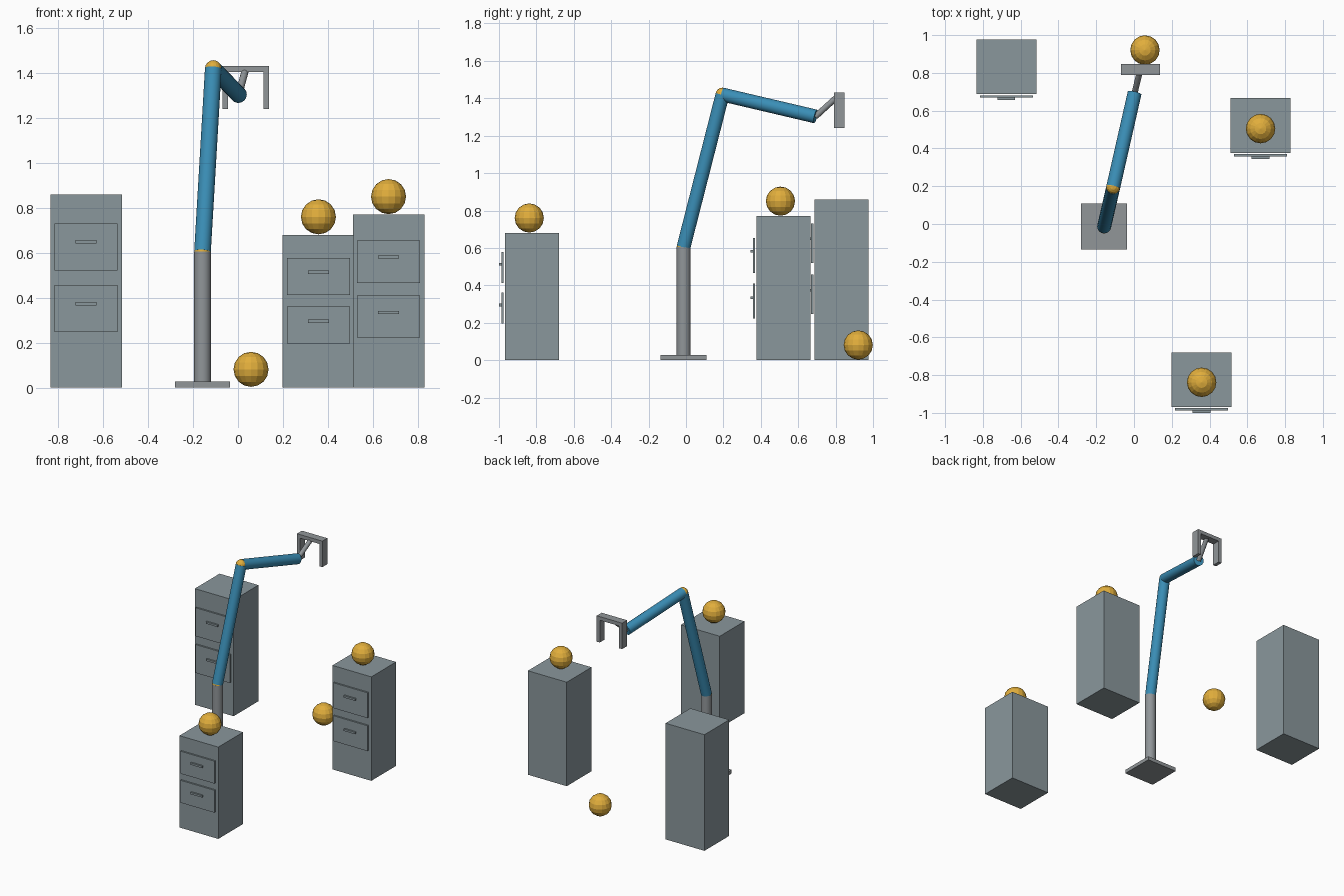
import bpy, math
from mathutils import Vector

if "Cube" in bpy.data.objects:
    bpy.data.objects.remove(bpy.data.objects["Cube"])


def material(name, rgb):
    """Flat colour given as 0-255 sRGB, stored as linear."""
    mat = bpy.data.materials.new(name)
    mat.diffuse_color = [((c / 255 + 0.055) / 1.055) ** 2.4 for c in rgb] + [1]
    mat.use_nodes = True
    mat.node_tree.nodes["Principled BSDF"].inputs["Base Color"].default_value = mat.diffuse_color
    return mat


SLATE = material("slate_grey", (138, 151, 156))
METAL = material("metal_grey", (145, 150, 153))
BLUE = material("arm_blue", (58, 142, 182))
GOLD = material("gold", (225, 174, 60))


def finish(name, mat):
    obj = bpy.context.object
    obj.name = name
    obj.data.materials.append(mat)
    return obj


def box(name, mat, x, y, z):
    """Box from (min, max) ranges on each axis."""
    bpy.ops.mesh.primitive_cube_add(size=1, location=[(a + b) / 2 for a, b in (x, y, z)])
    obj = finish(name, mat)
    obj.scale = [b - a for a, b in (x, y, z)]
    bpy.ops.object.transform_apply(location=False, rotation=False, scale=True)
    return obj


def rod(name, mat, start, end, radius):
    """Smooth cylinder between two points."""
    axis = end - start
    bpy.ops.mesh.primitive_cylinder_add(
        vertices=24, radius=radius, depth=axis.length, location=(start + end) / 2,
        rotation=axis.to_track_quat('Z', 'Y').to_euler())
    obj = finish(name, mat)
    bpy.ops.object.shade_smooth_by_angle(angle=math.radians(30))
    return obj


def ball(name, mat, centre, radius):
    bpy.ops.mesh.primitive_uv_sphere_add(segments=16, ring_count=8, radius=radius, location=centre)
    return finish(name, mat)


def cabinet(name, x, front, height):
    """Two-drawer cabinet; drawer sizes follow the cabinet height."""
    box(name + "_body", SLATE, (x - 0.159, x + 0.159), (front, front + 0.29), (0, height))
    for label, mid, grip in (("upper", 0.727, 0.755), ("lower", 0.41, 0.434)):
        zc, half, zg = mid * height, 0.122 * height, grip * height
        box(f"{name}_{label}_drawer", SLATE, (x - 0.14, x + 0.14),
            (front - 0.018, front - 0.006), (zc - half, zc + half))
        box(f"{name}_{label}_handle", SLATE, (x - 0.047, x + 0.047),
            (front - 0.031, front - 0.018), (zg - 0.007, zg + 0.007))


# Cabinets
cabinet("tall_cabinet", -0.676, 0.687, 0.86)
cabinet("middle_cabinet", 0.67, 0.376, 0.77)
cabinet("short_cabinet", 0.358, -0.969, 0.68)

# Balls: one on the floor, two on cabinets
ball("floor_ball", GOLD, (0.058, 0.921, 0.081), 0.078)
ball("middle_cabinet_ball", GOLD, (0.67, 0.505, 0.85), 0.078)
ball("short_cabinet_ball", GOLD, (0.358, -0.838, 0.76), 0.078)

# Arm base, column, joints and links
shoulder = Vector((-0.158, -0.013, 0.605))
elbow = Vector((-0.11, 0.195, 1.42))
wrist = Vector((0.003, 0.693, 1.303))
palm = Vector((0.034, 0.819, 1.418))
box("arm_base", METAL, (-0.28, -0.036), (-0.135, 0.109), (0, 0.027))
rod("arm_column", METAL, Vector((shoulder.x, shoulder.y, 0.02)), shoulder, 0.037)
ball("shoulder_joint", GOLD, shoulder, 0.037)
rod("upper_arm", BLUE, shoulder, elbow, 0.037)
ball("elbow_joint", GOLD, elbow, 0.037)
rod("forearm", BLUE, elbow, wrist, 0.037)
rod("wrist_rod", METAL, wrist, palm, 0.016)

# Gripper: palm bar and two fingers
gy = (palm.y - 0.029, palm.y + 0.029)
box("gripper_palm", METAL, (palm.x - 0.104, palm.x + 0.104), gy, (1.405, 1.432))
for side, label in ((-1, "left"), (1, "right")):
    xs = sorted((palm.x + side * 0.079, palm.x + side * 0.104))
    box(f"{label}_finger", METAL, xs, gy, (1.24, 1.405))
